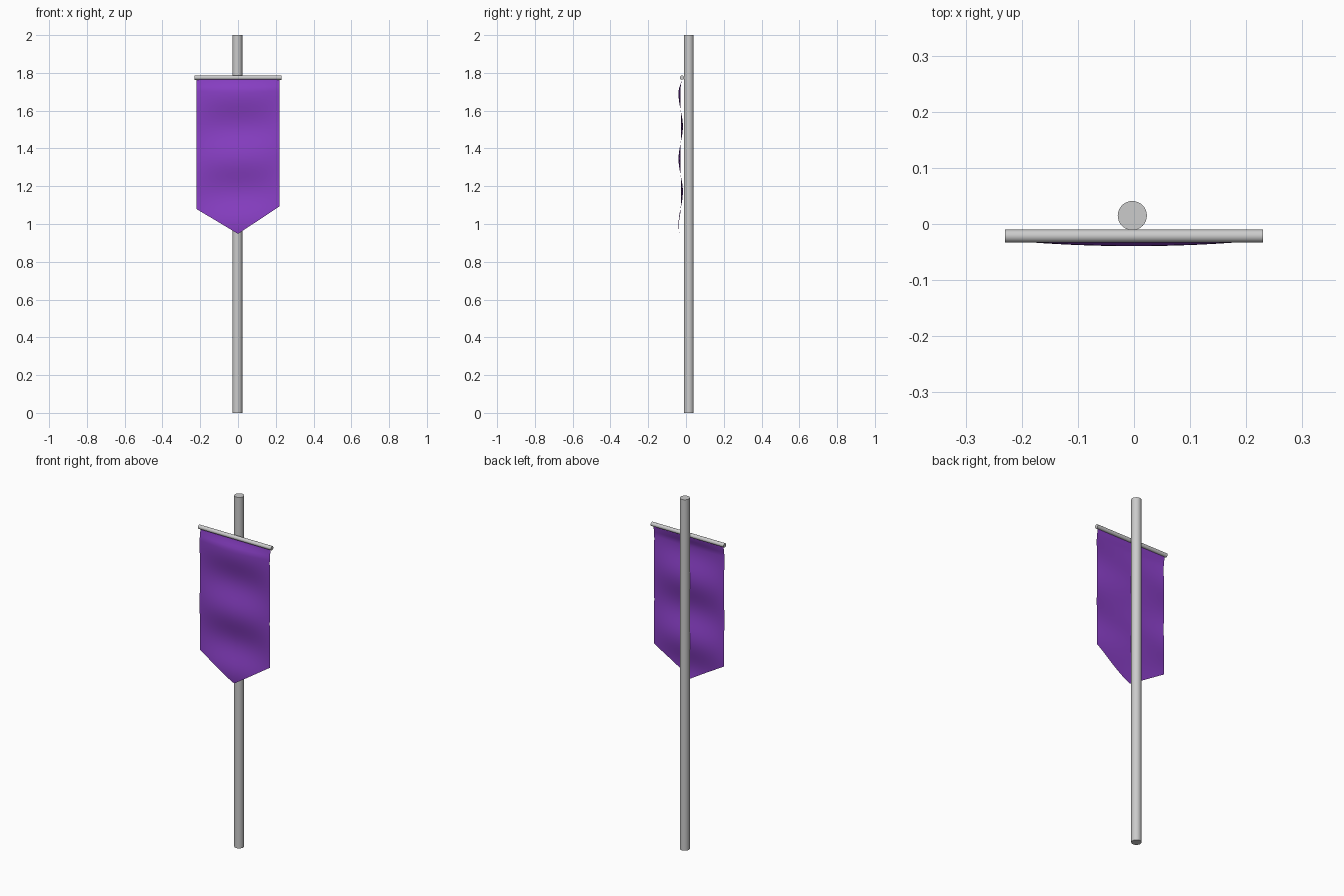
import bpy, bmesh, math

if "Cube" in bpy.data.objects:
    bpy.data.objects.remove(bpy.data.objects["Cube"])

POLE_X, POLE_Y, POLE_R = -0.003, 0.015, 0.026
BAR_Y, BAR_Z, BAR_R = -0.0215, 1.775, 0.0115


def cylinder(name, radius, length, location, rotation=(0, 0, 0), sides=32):
    bpy.ops.mesh.primitive_cylinder_add(vertices=sides, radius=radius, depth=length,
                                        location=location, rotation=rotation)
    obj = bpy.context.object
    obj.name = name
    bpy.ops.object.shade_smooth_by_angle(angle=math.radians(40))
    return obj


# Upright pole and the crossbar in front of it
cylinder("pole", POLE_R, 2.0, (POLE_X, POLE_Y, 1.0))
cylinder("crossbar", BAR_R, 0.46, (0, BAR_Y, BAR_Z), (0, math.pi / 2, 0), 24)

# Banner cloth: pointed lower edge, gentle ripples strongest in the middle
HALF, COLS, ROWS = 0.221, 24, 60


def cloth_point(u, t):
    x = HALF * u
    side = 1.087 + 0.007 * (1 if u > 0 else -1)
    bottom = 0.948 + (side - 0.948) * abs(u)
    z = BAR_Z + (bottom - BAR_Z) * t
    depth = BAR_Z - z
    settle = min(1, depth / 0.06)
    ripple = 0.0115 * (1 - 0.85 * u * u) * math.sin(math.tau * depth / 0.345)
    return x, BAR_Y - settle * (0.0065 + ripple), z


bm = bmesh.new()
grid = [[bm.verts.new(cloth_point(2 * i / COLS - 1, j / ROWS)) for i in range(COLS + 1)]
        for j in range(ROWS + 1)]
for j in range(ROWS):
    for i in range(COLS):
        face = bm.faces.new((grid[j + 1][i], grid[j + 1][i + 1], grid[j][i + 1], grid[j][i]))
        face.smooth = True
mesh = bpy.data.meshes.new("banner_cloth")
bm.to_mesh(mesh)
bm.free()
banner = bpy.data.objects.new("banner_cloth", mesh)
bpy.context.collection.objects.link(banner)

purple = bpy.data.materials.new("purple_cloth")
purple.diffuse_color = (0.25, 0.05, 0.56, 1)
purple.use_nodes = True
purple.node_tree.nodes["Principled BSDF"].inputs["Base Color"].default_value = purple.diffuse_color
mesh.materials.append(purple)
